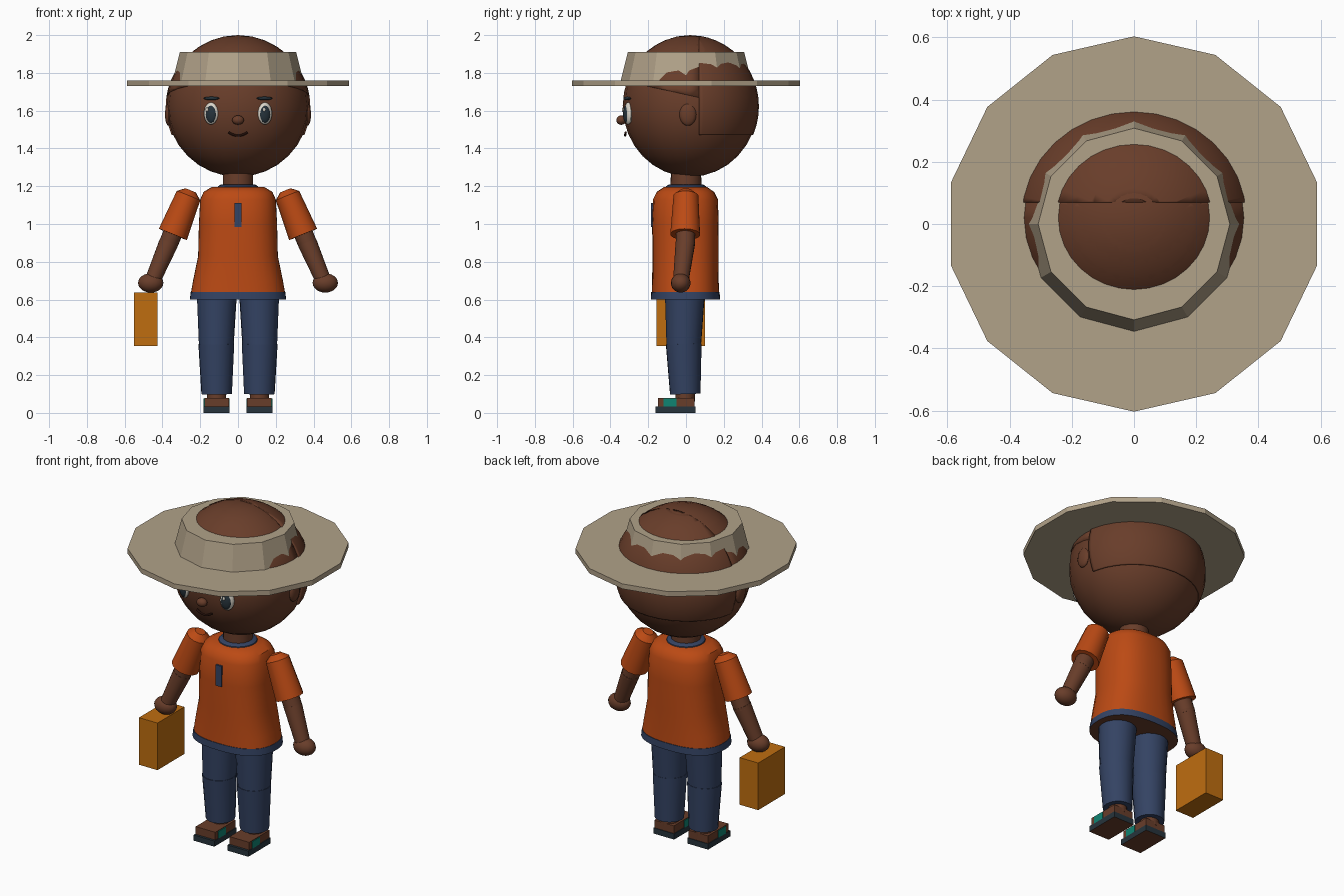
import bpy, bmesh
from math import sin, cos, pi, atan2, sqrt
from mathutils import Vector, Matrix

if "Cube" in bpy.data.objects:
    bpy.data.objects.remove(bpy.data.objects["Cube"], do_unlink=True)


def material(name, r, g, b):
    m = bpy.data.materials.new(name)
    m.use_nodes = True
    m.diffuse_color = (r, g, b, 1)
    m.node_tree.nodes["Principled BSDF"].inputs["Base Color"].default_value = (r, g, b, 1)
    return m


skin = material("brown skin", 0.14, 0.047, 0.023)
straw = material("straw", 0.44, 0.36, 0.25)
orange = material("orange cloth", 0.5, 0.068, 0.007)
denim = material("navy denim", 0.034, 0.056, 0.125)
amber = material("amber", 0.52, 0.155, 0.005)
teal = material("teal", 0.005, 0.23, 0.17)
slate = material("dark slate", 0.02, 0.034, 0.045)
white = material("eye white", 0.7, 0.66, 0.58)
dark = material("mouth brown", 0.05, 0.014, 0.008)


def finish(name, bm, mat, smooth=True):
    bmesh.ops.recalc_face_normals(bm, faces=bm.faces[:])
    mesh = bpy.data.meshes.new(name)
    bm.to_mesh(mesh)
    bm.free()
    mesh.materials.append(mat)
    obj = bpy.data.objects.new(name, mesh)
    bpy.context.collection.objects.link(obj)
    if smooth:
        bpy.ops.object.select_all(action="DESELECT")
        obj.select_set(True)
        bpy.context.view_layer.objects.active = obj
        bpy.ops.object.shade_smooth_by_angle(angle=0.6)
    return obj


def ball(name, center, size, mat, turn=0.0, u=20, v=14):
    bm = bmesh.new()
    mtx = Matrix.Translation(center) @ Matrix.Rotation(turn, 4, "Z") @ Matrix.Diagonal((*size, 1))
    bmesh.ops.create_uvsphere(bm, u_segments=u, v_segments=v, radius=1, matrix=mtx)
    return finish(name, bm, mat)


def box(name, low, high, mat):
    low, high = Vector(low), Vector(high)
    bm = bmesh.new()
    mtx = Matrix.Translation((low + high) / 2) @ Matrix.Diagonal((*(high - low), 1))
    bmesh.ops.create_cube(bm, size=1, matrix=mtx)
    return finish(name, bm, mat, False)


def tube(name, a, b, ra, rb, mat, segments=16):
    a, b = Vector(a), Vector(b)
    bm = bmesh.new()
    mtx = Matrix.Translation((a + b) / 2) @ (b - a).to_track_quat("Z", "Y").to_matrix().to_4x4()
    bmesh.ops.create_cone(bm, cap_ends=True, segments=segments, radius1=ra, radius2=rb,
                          depth=(b - a).length, matrix=mtx)
    return finish(name, bm, mat)


def loft(name, rings, mat, n, power=2.0, start=0.0, y=0.0, smooth=True):
    """Stack of closed rings given as (z, half width, half depth), capped at both ends."""
    bm = bmesh.new()
    loops = []
    for z, rx, ry in rings:
        loop = []
        for i in range(n):
            c, s = cos(start + 2 * pi * i / n), sin(start + 2 * pi * i / n)
            k = (abs(c) ** power + abs(s) ** power) ** (-1 / power)
            loop.append(bm.verts.new((rx * c * k, y + ry * s * k, z)))
        loops.append(loop)
    for lo, hi in zip(loops, loops[1:]):
        for i in range(n):
            j = (i + 1) % n
            bm.faces.new((lo[i], lo[j], hi[j], hi[i]))
    bm.faces.new(loops[0])
    bm.faces.new(loops[-1])
    return finish(name, bm, mat, smooth)


# Head
HEAD, SIZE = Vector((0, 0.022, 1.625)), Vector((0.377, 0.357, 0.375))
ball("head", HEAD, SIZE, skin, u=24, v=16)


def hair(name, back, size):
    """Hair shell, trimmed square at the nape or on a slant over the temples."""
    bm = bmesh.new()
    mtx = Matrix.Translation((0, 0.02, 1.622)) @ Matrix.Diagonal((*size, 1))
    bmesh.ops.create_uvsphere(bm, u_segments=32, v_segments=24, radius=1, matrix=mtx)
    side = 1 if back else -1
    cuts = [((0, 0.07, 0), (0, side, 0)),
            ((0, 0, 1.47), (0, 0, 1)) if back else ((0, 0.07, 1.67), (0, 0.22, 1))]
    for point, normal in cuts:
        bmesh.ops.bisect_plane(bm, geom=bm.verts[:] + bm.edges[:] + bm.faces[:],
                               plane_co=point, plane_no=normal, clear_inner=True)
    obj = finish(name, bm, skin)
    mod = obj.modifiers.new("thickness", "SOLIDIFY")
    mod.thickness = 0.012


hair("hair_back", True, (0.388, 0.366, 0.378))
hair("hair_front", False, (0.38, 0.36, 0.376))


# Face
def on_face(x, z):
    dx, dz = x / SIZE.x, (z - HEAD.z) / SIZE.z
    dy = sqrt(1 - dx * dx - dz * dz)
    return Vector((x, HEAD.y - SIZE.y * dy, z)), atan2(dx / SIZE.x, dy / SIZE.y)


def face_ball(name, x, z, size, mat, lift=0.0):
    p, turn = on_face(x, z)
    p += Vector((sin(turn), -cos(turn), 0)) * lift
    return ball(name, p, size, mat, turn, 16, 10)


for side, label in ((1, "left"), (-1, "right")):
    x = 0.143 * side
    face_ball(label + "_eye", x, 1.585, (0.04, 0.02, 0.059), white)
    face_ball(label + "_pupil", x - 0.003 * side, 1.582, (0.03, 0.016, 0.047), slate, 0.009)
    face_ball(label + "_eye_glint", x - 0.012, 1.605, (0.008, 0.006, 0.011), white, 0.023)
    face_ball(label + "_brow", x - 0.004 * side, 1.665, (0.045, 0.014, 0.009), slate, 0.004)
    ball(label + "_ear", (0.367 * side, 0.01, 1.58), (0.02, 0.045, 0.06), skin, u=14, v=10)
ball("nose", (0, -0.343, 1.55), (0.032, 0.026, 0.025), skin, u=14, v=10)

for i in range(8):
    ends = []
    for k in (i, i + 1):
        mx = -0.05 + 0.1 * k / 8
        ends.append((mx, -0.322 + mx * mx, 1.468 + 7 * mx * mx))
    tube("mouth_%d" % i, ends[0], ends[1], 0.006, 0.006, dark, 8)

# Hat
loft("hat_brim", [(1.73, 0.603, 0.603), (1.76, 0.603, 0.603)], straw, 14, start=pi / 2, smooth=False)
loft("hat_crown", [(1.74, 0.35, 0.35), (1.91, 0.308, 0.308)], straw, 12, smooth=False)

# Neck and shirt
tube("neck", (0, 0, 1.12), (0, 0, 1.32), 0.082, 0.08, skin, 18)
loft("collar", [(1.17, 0.115, 0.115), (1.2, 0.105, 0.105), (1.21, 0.09, 0.09)], denim, 20)
shirt = loft("shirt", [(0.63, 0.25, 0.178), (0.7, 0.238, 0.176), (0.83, 0.211, 0.175),
                       (1.0, 0.207, 0.176), (1.13, 0.2, 0.172), (1.17, 0.182, 0.152),
                       (1.195, 0.14, 0.115)], orange, 32, 2.5, y=-0.003)
hem = loft("shirt_hem", [(0.6, 0.255, 0.183), (0.64, 0.25, 0.181)], denim, 32, 2.5, y=-0.003)
hem.data.materials.append(skin)
for f in hem.data.polygons:
    f.material_index = int(f.normal.z < -0.9)
box("shirt_placket", (-0.019, -0.186, 0.985), (0.019, -0.172, 1.11), denim)

# Arms, legs and shoes, mirrored
for s, label in ((1, "left_"), (-1, "right_")):
    shoulder, cuff = Vector((0.262 * s, 0, 1.15)), Vector((0.345 * s, -0.004, 0.945))
    down = (cuff - shoulder).normalized()
    tube(label + "sleeve", shoulder, cuff, 0.067, 0.08, orange, 14)
    tube(label + "sleeve_cap", shoulder - down * 0.03, shoulder, 0.03, 0.067, orange, 14)
    elbow, wrist = Vector((0.375 * s, -0.004, 0.88)), Vector((0.448 * s, -0.026, 0.71))
    tube(label + "upper_arm", shoulder, elbow, 0.055, 0.05, skin)
    tube(label + "forearm", elbow - down * 0.02, wrist, 0.052, 0.042, skin)
    ball(label + "hand", (0.462 * s, -0.028, 0.688), (0.067, 0.052, 0.051), skin, u=16, v=12)

    tube(label + "thigh", (0.112 * s, -0.006, 0.63), (0.115 * s, -0.012, 0.355), 0.106, 0.092, denim, 18)
    tube(label + "shin", (0.115 * s, -0.012, 0.365), (0.113 * s, -0.004, 0.1), 0.095, 0.081, denim, 18)
    tube(label + "ankle", (0.113 * s, -0.004, 0.06), (0.113 * s, -0.004, 0.12), 0.052, 0.052, skin, 14)
    x = 0.113 * s
    box(label + "shoe", (x - 0.065, -0.148, 0.03), (x + 0.065, 0.046, 0.08), skin)
    box(label + "shoe_patch", (x - 0.069, -0.12, 0.033), (x + 0.069, -0.05, 0.076), teal)
    sole = box(label + "sole", (x - 0.069, -0.162, 0), (x + 0.069, 0.05, 0.034), slate)
    sole.data.materials.append(skin)
    for f in sole.data.polygons:
        f.material_index = int(f.normal.z < -0.9)

# Carried case
box("case", (-0.55, -0.155, 0.355), (-0.427, 0.1, 0.638), amber)
